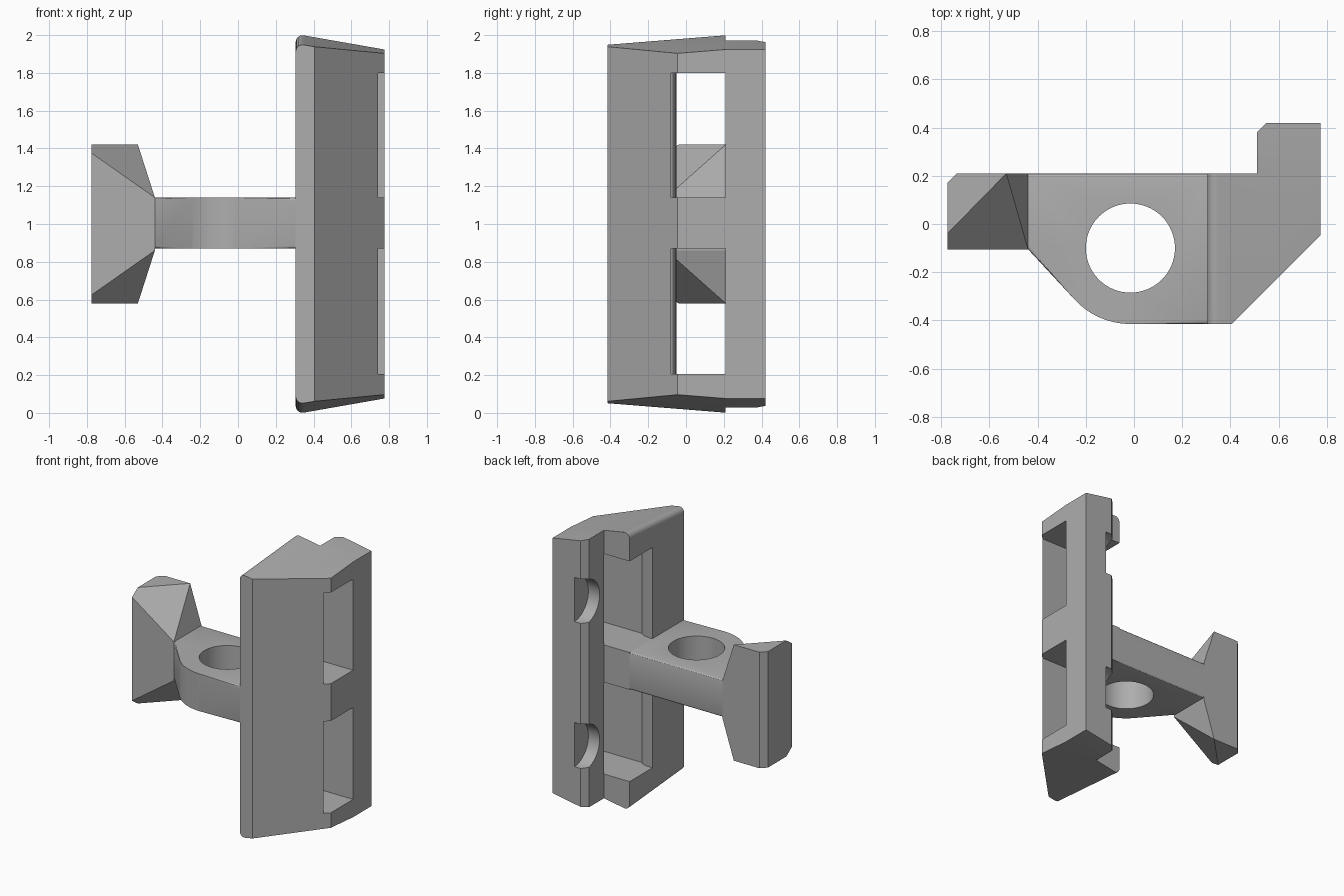
import bpy, bmesh, math
from mathutils import Matrix

if "Cube" in bpy.data.objects:
    bpy.data.objects.remove(bpy.data.objects["Cube"])

grey = bpy.data.materials.new("matte_grey")
grey.diffuse_color = (0.42, 0.42, 0.42, 1)
grey.use_nodes = True
grey.node_tree.nodes["Principled BSDF"].inputs["Base Color"].default_value = grey.diffuse_color


def finish(bm, name):
    bmesh.ops.recalc_face_normals(bm, faces=bm.faces)
    mesh = bpy.data.meshes.new(name)
    bm.to_mesh(mesh)
    bm.free()
    mesh.materials.append(grey)
    obj = bpy.data.objects.new(name, mesh)
    bpy.context.collection.objects.link(obj)
    return obj


def prism(profile, top, bottom):
    """Extrude an xy outline between two height functions."""
    bm = bmesh.new()
    lo = [bm.verts.new((x, y, bottom(x, y))) for x, y in profile]
    hi = [bm.verts.new((x, y, top(x, y))) for x, y in profile]
    n = len(profile)
    bm.faces.new(lo[::-1])
    bm.faces.new(hi)
    for i in range(n):
        j = (i + 1) % n
        bm.faces.new((lo[i], lo[j], hi[j], hi[i]))
    return bm, lo, hi


def cut(target, cutters):
    bpy.context.view_layer.objects.active = target
    for c in cutters:
        m = target.modifiers.new("cut", 'BOOLEAN')
        m.operation, m.solver, m.object = 'DIFFERENCE', 'EXACT', c
        bpy.ops.object.modifier_apply(modifier=m.name)
    for c in cutters:
        bpy.data.objects.remove(c)


def smooth(obj):
    bpy.ops.object.select_all(action='DESELECT')
    obj.select_set(True)
    bpy.context.view_layer.objects.active = obj
    bpy.ops.object.shade_smooth_by_angle(angle=math.radians(30))


def cylinder(name, radius, depth, matrix):
    bm = bmesh.new()
    bmesh.ops.create_cone(bm, cap_ends=True, segments=64, radius1=radius,
                          radius2=radius, depth=depth, matrix=matrix)
    return finish(bm, name)


# Tall plate with rear post; ends slope away from the inner back edge
def plate_top(x, y):
    return 2.0 - 0.175 * (x - 0.34) + 0.08 * (min(y, 0.21) - 0.21)


outline = [(0.305, -0.415), (0.405, -0.415), (0.775, -0.045), (0.775, 0.21),
           (0.775, 0.42), (0.55, 0.42), (0.51, 0.38), (0.51, 0.21), (0.305, 0.21)]
bm, lo, hi = prism(outline, plate_top, lambda x, y: 2 - plate_top(x, y))
for ring in (lo, hi):
    bmesh.ops.connect_verts(bm, verts=[ring[3], ring[7]])
rim = [bm.edges.get((ring[0], ring[8])) for ring in (lo, hi)]
bmesh.ops.bevel(bm, geom=rim, offset=0.045, segments=6, profile=0.5, affect='EDGES')
plate = finish(bm, "tall_plate")

# Two windows with a curved lip on the inner side
lip = [(0.305 + 0.1 * math.sin(a), -0.08 + 0.03 * math.cos(a))
       for a in (i * math.pi / 12 for i in range(7))]
window = [(0.2, -0.05)] + lip + [(0.9, -0.08), (0.9, 0.21), (0.51, 0.21),
                                 (0.50, 0.3), (0.2, 0.3)]
cutters = []
for z0, z1 in ((0.205, 0.87), (1.14, 1.80)):
    bm, _, _ = prism(window, lambda x, y: z1, lambda x, y: z0)
    cutters.append(finish(bm, "window_cutter"))
# Round notches in the post corner
for z in (0.475, 1.525):
    cutters.append(cylinder("notch_cutter", 0.16, 0.3, Matrix.Translation((0.45, 0.42, z))
                            @ Matrix.Rotation(math.pi / 2, 4, 'Y')))
cut(plate, cutters)
smooth(plate)

# Arm with rounded front corner, softened edges and a round through hole
cx, cy, r = -0.015, -0.1, 0.315
arc = [(cx + r * math.cos(math.radians(a)), cy + r * math.sin(math.radians(a)))
       for a in (222 + 4 * i for i in range(13))]
arm_outline = [(-0.44, 0.21), (-0.44, -0.105)] + arc + [(0.305, -0.415), (0.305, 0.21)]
bm, lo, hi = prism(arm_outline, lambda x, y: 1.14, lambda x, y: 0.87)
n = len(arm_outline)
soft = [bm.edges.get((ring[i], ring[(i + 1) % n])) for ring in (lo, hi)
        for i in range(n) if i not in (0, n - 2)]
bmesh.ops.bevel(bm, geom=soft, offset=0.014, segments=3, profile=0.5, affect='EDGES')
arm = finish(bm, "arm")
cut(arm, [cylinder("hole_cutter", 0.185, 1.0, Matrix.Translation((cx, cy, 1)))])
smooth(arm)

# Faceted end block, symmetric about mid height
corners = [(-0.775, -0.04, 0.42), (-0.53, 0.21, 0.42), (-0.735, 0.21, 0.42),
           (-0.775, 0.17, 0.42), (-0.775, -0.105, 0.375), (-0.44, -0.105, 0.14),
           (-0.44, 0.21, 0.14)]
bm = bmesh.new()
for x, y, h in corners:
    for s in (1, -1):
        bm.verts.new((x, y, 1 + s * h))
bmesh.ops.convex_hull(bm, input=bm.verts)
bmesh.ops.dissolve_limit(bm, angle_limit=math.radians(2), verts=bm.verts, edges=bm.edges)
finish(bm, "end_block")
